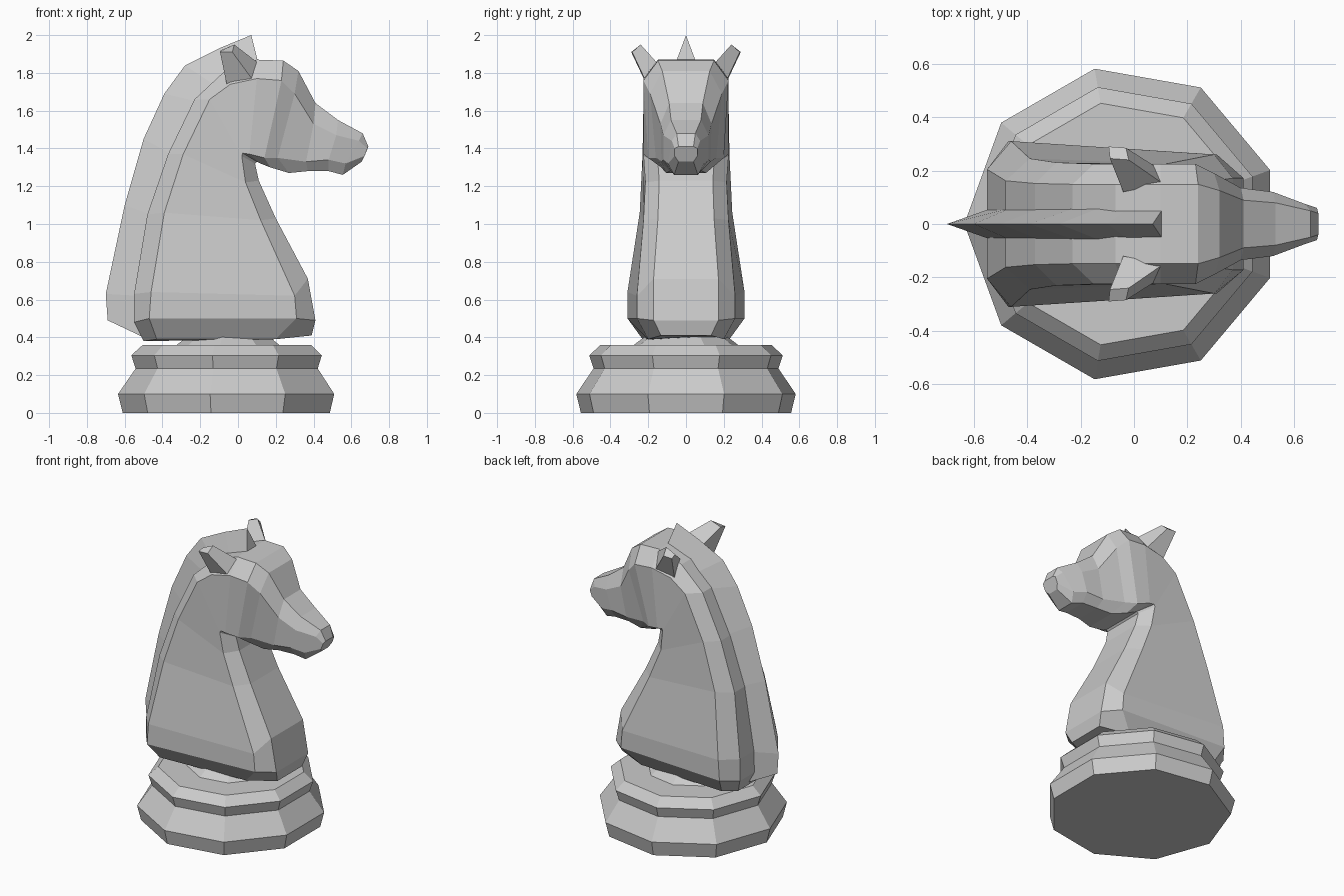
import bpy, bmesh
from math import cos, sin, tau


def make_object(name, bm):
    bmesh.ops.recalc_face_normals(bm, faces=bm.faces)
    mesh = bpy.data.meshes.new(name)
    bm.to_mesh(mesh)
    bm.free()
    obj = bpy.data.objects.new(name, mesh)
    bpy.context.collection.objects.link(obj)
    return obj


def loft(name, rings):
    """Skin a row of closed rings and cap both ends."""
    bm = bmesh.new()
    rows = [[bm.verts.new(p) for p in ring] for ring in rings]
    n = len(rows[0])
    for a, b in zip(rows, rows[1:]):
        for i in range(n):
            j = (i + 1) % n
            bm.faces.new((a[i], a[j], b[j], b[i]))
    bm.faces.new(rows[0])
    bm.faces.new(rows[-1])
    return make_object(name, bm)


# Nine-sided turned base with a small collar
SIDES, BASE_X = 9, -0.045
profile = [(0.565, 0), (0.59, 0.10), (0.497, 0.235), (0.52, 0.305),
           (0.459, 0.36), (0.28, 0.36), (0.2, 0.42)]
loft("base", [[(BASE_X - r * cos(tau * i / SIDES), r * sin(tau * i / SIDES), z)
               for i in range(SIDES)] for r, z in profile])

# Neck and head: octagonal sections from the chest up and over to the muzzle
# each: back x z, rear side x z, fore side x z, throat x z, rear and fore half widths
sections = [
    (-0.50, 0.38, -0.43, 0.39, 0.20, 0.39, 0.39, 0.41, 0.23, 0.20),
    (-0.55, 0.48, -0.47, 0.50, 0.31, 0.50, 0.41, 0.49, 0.31, 0.26),
    (-0.55, 0.63, -0.46, 0.64, 0.30, 0.62, 0.37, 0.71, 0.31, 0.26),
    (-0.48, 1.05, -0.39, 1.06, 0.12, 1.02, 0.20, 1.03, 0.245, 0.225),
    (-0.37, 1.37, -0.29, 1.37, 0.04, 1.22, 0.11, 1.23, 0.23, 0.215),
    (-0.23, 1.66, -0.15, 1.66, 0.02, 1.36, 0.09, 1.32, 0.225, 0.225),
    (-0.07, 1.81, -0.04, 1.74, 0.025, 1.375, 0.10, 1.33, 0.225, 0.225),
    (0.10, 1.87, 0.10, 1.77, 0.06, 1.37, 0.12, 1.32, 0.225, 0.225),
    (0.24, 1.865, 0.23, 1.76, 0.14, 1.35, 0.17, 1.30, 0.225, 0.20),
    (0.32, 1.81, 0.30, 1.69, 0.21, 1.35, 0.27, 1.27, 0.19, 0.16),
    (0.41, 1.64, 0.40, 1.53, 0.36, 1.33, 0.37, 1.28, 0.135, 0.13),
    (0.53, 1.55, 0.52, 1.47, 0.48, 1.34, 0.48, 1.28, 0.12, 0.12),
    (0.66, 1.48, 0.64, 1.44, 0.57, 1.32, 0.555, 1.26, 0.075, 0.095),
    (0.69, 1.41, 0.685, 1.40, 0.67, 1.36, 0.655, 1.33, 0.06, 0.06),
]
FLAT = 0.66
rings = []
for bx, bz, sx, sz, tx, tz, fx, fz, wr, wf in sections:
    half = [(bx, wr * FLAT, bz), (sx, wr, sz), (tx, wf, tz), (fx, wf * FLAT, fz)]
    rings.append(half + [(x, -y, z) for x, y, z in reversed(half)])
loft("neck_and_head", rings)

# Mane: triangular crest along the back of the neck
ridge = [(-0.69, 0.49), (-0.70, 0.63), (-0.60, 1.10), (-0.50, 1.45),
         (-0.39, 1.69), (-0.28, 1.84), (-0.10, 1.93), (0.07, 2.00)]
root = [(-0.50, 0.40), (-0.53, 0.62), (-0.46, 1.05), (-0.35, 1.37),
        (-0.22, 1.65), (-0.13, 1.74), (-0.02, 1.80), (0.11, 1.84)]
loft("mane", [[(x, 0, z), (u, 0.06, w), (u, -0.06, w)]
              for (x, z), (u, w) in zip(ridge, root)])

# Ears: tapered blocks leaning back and outward
ear_base = [(0.11, 0.15, 1.85), (-0.04, 0.12, 1.83), (-0.06, 0.21, 1.74), (0.08, 0.215, 1.76)]
ear_tip = [(-0.02, 0.24, 1.95), (-0.09, 0.245, 1.92), (-0.095, 0.29, 1.91), (-0.03, 0.285, 1.91)]
for side, label in ((1, "left"), (-1, "right")):
    loft("ear_" + label, [[(x, y * side, z) for x, y, z in ring]
                          for ring in (ear_base, ear_tip)])
